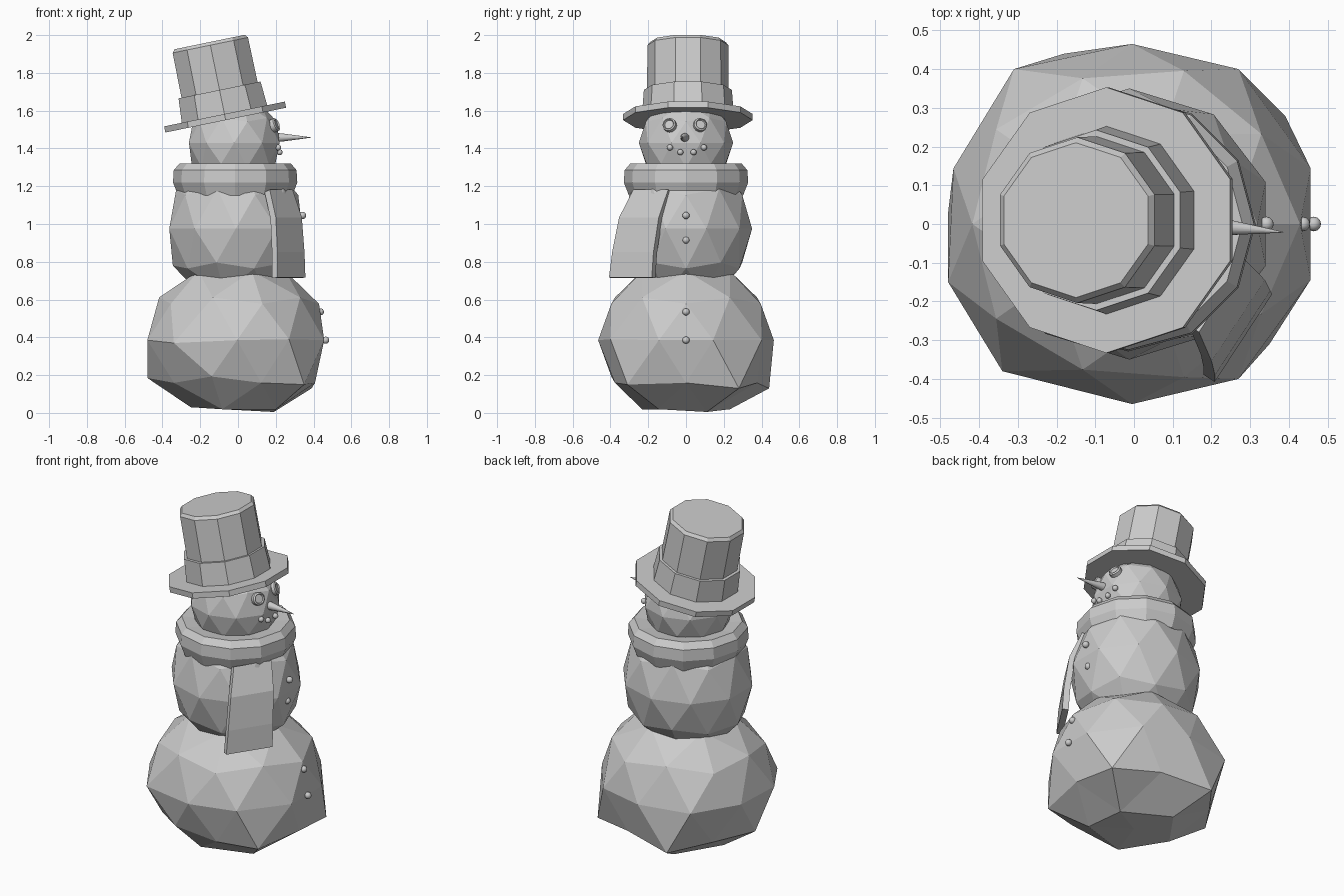
import bpy, bmesh
from math import cos, sin, pi, radians
from mathutils import Vector

cube = bpy.data.objects.get("Cube")
if cube:
    bpy.data.objects.remove(cube, do_unlink=True)

grey = bpy.data.materials.new("light_grey")
grey.use_nodes = True
shade = (0.6, 0.6, 0.6, 1)
grey.diffuse_color = shade
for node in grey.node_tree.nodes:
    if node.type == "BSDF_PRINCIPLED":
        node.inputs["Base Color"].default_value = shade


def finish(name, bm, loc=(0, 0, 0), rot=None, smooth=False):
    """Turn a bmesh into a named, coloured object."""
    bmesh.ops.recalc_face_normals(bm, faces=bm.faces)
    mesh = bpy.data.meshes.new(name)
    bm.to_mesh(mesh)
    bm.free()
    mesh.materials.append(grey)
    obj = bpy.data.objects.new(name, mesh)
    bpy.context.collection.objects.link(obj)
    obj.location = loc
    if rot:
        obj.rotation_euler = rot
    if smooth:
        bpy.ops.object.select_all(action="DESELECT")
        obj.select_set(True)
        bpy.context.view_layer.objects.active = obj
        bpy.ops.object.shade_smooth_by_angle(angle=radians(40))
    return obj


def snowball(name, loc, size, dents=()):
    """Faceted ball; each dent pulls the nearest corner to that point."""
    bm = bmesh.new()
    bmesh.ops.create_icosphere(bm, subdivisions=2, radius=1)
    for v in bm.verts:
        v.co = [a * s for a, s in zip(v.co, size)]
    for dent in dents:
        target = Vector(dent) - Vector(loc)
        min(bm.verts, key=lambda v: (v.co - target).length).co = target
    return finish(name, bm, loc)


def lathe(name, profile, sides, loc, rot=None, start=0.0, closed=False, smooth=False):
    """Revolve (radius, height) points around z."""
    bm = bmesh.new()
    rings = []
    for r, z in profile:
        rings.append([bm.verts.new((r * cos(start + 2 * pi * i / sides),
                                    r * sin(start + 2 * pi * i / sides), z))
                      for i in range(sides)])
    pairs = list(zip(rings, rings[1:]))
    if closed:
        pairs.append((rings[-1], rings[0]))
    else:
        bm.faces.new(rings[0])
        bm.faces.new(rings[-1])
    for a, b in pairs:
        for i in range(sides):
            j = (i + 1) % sides
            bm.faces.new((a[i], a[j], b[j], b[i]))
    return finish(name, bm, loc, rot, smooth)


def bead(name, loc, radius):
    bm = bmesh.new()
    bmesh.ops.create_uvsphere(bm, u_segments=12, v_segments=8, radius=radius)
    return finish(name, bm, loc, smooth=True)


# Three lumpy snowballs
snowball("lower_body", (-0.005, 0, 0.385), (0.485, 0.465, 0.43), [
    (0, 0, 0.015), (0.19, 0.11, 0.005), (-0.25, 0, 0.03),     # underside
    (-0.48, 0.03, 0.185), (-0.18, 0.44, 0.13),                # low bulges
    (0.39, 0.28, 0.13), (0.35, -0.31, 0.15),
    (-0.48, -0.15, 0.385), (-0.34, -0.38, 0.37),              # waist
    (0.27, -0.4, 0.39), (0.27, 0.4, 0.385), (-0.31, 0.4, 0.385)])
snowball("upper_body", (-0.012, 0, 0.975), (0.37, 0.35, 0.4),
         [(-0.345, 0, 0.78)])
snowball("head", (-0.02, 0, 1.43), (0.252, 0.25, 0.25))

# Scarf ring
lathe("scarf_ring", [(0.2, 1.16), (0.302, 1.15), (0.329, 1.22), (0.325, 1.285),
                     (0.295, 1.32), (0.2, 1.31)], 12, (-0.015, 0, 0), closed=True)

# Scarf tail hanging over the chest
bm = bmesh.new()
side = Vector((0.55, 0.84, 0))
rows = []
for x, y, z, half in [(0.215, -0.178, 1.175, 0.11), (0.255, -0.24, 1.03, 0.125),
                      (0.266, -0.272, 0.85, 0.13), (0.268, -0.285, 0.715, 0.135)]:
    mid = Vector((x, y, z))
    rows.append([bm.verts.new(mid + side * half * k) for k in (-1, 1)])
for a, b in zip(rows, rows[1:]):
    bm.faces.new((a[0], a[1], b[1], b[0]))
tail = finish("scarf_tail", bm)
thick = tail.modifiers.new("thickness", "SOLIDIFY")
thick.thickness = 0.035
thick.offset = 0

# Tilted top hat: brim, band and crown share one axis
hat_at = Vector((-0.065, 0.01, 1.55))
tilt = (0, radians(-11.6), 0)
for name, profile in [
    ("hat_brim", [(0.343, 0), (0.343, 0.033)]),
    ("hat_band", [(0.243, 0.03), (0.233, 0.163)]),
    ("hat_crown", [(0.217, 0.1), (0.214, 0.405), (0.2, 0.422)]),
]:
    lathe(name, profile, 10, hat_at, tilt, start=pi / 2)

# Face
head_at = Vector((-0.02, 0, 1.43))
for label, s in (("left", 1), ("right", -1)):
    eye_at = Vector((0.193, 0.08 * s - 0.006, 1.523))
    aim = (eye_at - head_at).to_track_quat("Z", "Y").to_euler()
    lathe(label + "_eye", [(0.036, -0.025), (0.036, 0.012), (0.028, 0.018),
                           (0.024, 0.01)], 16, eye_at, aim, smooth=True)
    bead(label + "_mouth_outer", (0.213, 0.09 * s + 0.005, 1.405), 0.016)
    bead(label + "_mouth_inner", (0.22, 0.035 * s + 0.005, 1.38), 0.016)

lathe("nose", [(0.025, -0.02), (0.022, 0.03), (0.001, 0.187)], 16,
      (0.2, -0.005, 1.458), (0, radians(90), radians(-5)), smooth=True)

# Buttons down the front
for i, (x, z) in enumerate([(0.342, 1.045), (0.325, 0.915), (0.33, 0.645),
                            (0.436, 0.535), (0.464, 0.385)]):
    bead("button_%d" % (i + 1), (x, 0, z), 0.019)
